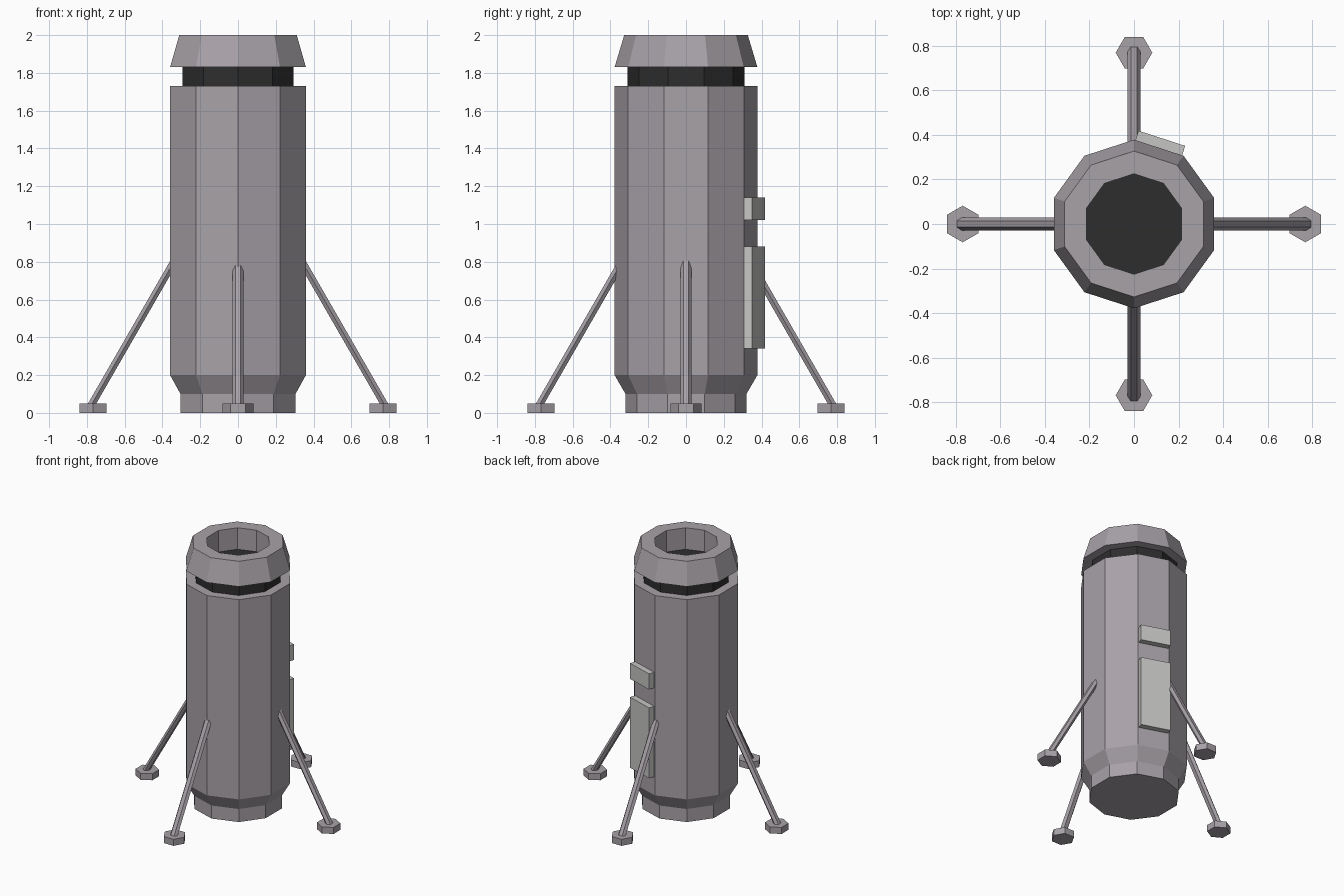
import bpy, bmesh
from math import pi, sin, cos
from mathutils import Vector, Matrix

old = bpy.data.objects.get("Cube")
if old:
    bpy.data.objects.remove(old, do_unlink=True)


def material(name, rgb):
    mat = bpy.data.materials.new(name)
    mat.use_nodes = True
    mat.diffuse_color = (*rgb, 1)
    mat.node_tree.nodes["Principled BSDF"].inputs["Base Color"].default_value = (*rgb, 1)
    return mat


hull_grey = material("hull grey", (0.39, 0.36, 0.39))
panel_grey = material("panel grey", (0.56, 0.56, 0.55))
dark_grey = material("dark grey", (0.027, 0.027, 0.027))


def finish(bm, name, mat):
    bmesh.ops.recalc_face_normals(bm, faces=bm.faces)
    mesh = bpy.data.meshes.new(name)
    bm.to_mesh(mesh)
    bm.free()
    mesh.materials.append(mat)
    obj = bpy.data.objects.new(name, mesh)
    bpy.context.collection.objects.link(obj)
    return obj


def lathe(name, profile, mat, sides=10, closed=False):
    """Flat-sided body from (radius, z) pairs, with a corner facing front and back."""
    bm = bmesh.new()
    rings = []
    for r, z in profile:
        rings.append([bm.verts.new((r * sin(2 * pi * i / sides), r * cos(2 * pi * i / sides), z))
                      for i in range(sides)])
    pairs = list(zip(rings, rings[1:]))
    if closed:
        pairs.append((rings[-1], rings[0]))
    else:
        bm.faces.new(rings[0])
        bm.faces.new(rings[-1])
    for a, b in pairs:
        for i in range(sides):
            j = (i + 1) % sides
            bm.faces.new((a[i], a[j], b[j], b[i]))
    return finish(bm, name, mat)


# Main hull, dark neck and open top ring
lathe("hull", [(0.32, 0), (0.32, 0.1), (0.378, 0.2), (0.378, 1.73)], hull_grey)
lathe("neck", [(0.309, 1.72), (0.309, 1.835)], dark_grey)
lathe("top_ring", [(0.378, 1.83), (0.327, 2.0), (0.225, 2.0), (0.225, 1.83)],
      hull_grey, closed=True)


# Four landing legs, each a slanted six-sided strut on a six-sided foot
def strut(name, turn):
    top, bottom = Vector((0.33, 0, 0.817)), Vector((0.782, 0, 0.033))
    axis = (top - bottom).normalized()
    across = Vector((0, 1, 0))
    depth = axis.cross(across)
    bm = bmesh.new()
    ends = []
    for p in (bottom, top):
        ends.append([bm.verts.new(p + across * 0.029 * cos(k * pi / 3) + depth * 0.022 * sin(k * pi / 3))
                     for k in range(6)])
    for ring in ends:
        bm.faces.new(ring)
    for i in range(6):
        j = (i + 1) % 6
        bm.faces.new((ends[0][i], ends[0][j], ends[1][j], ends[1][i]))
    bm.transform(turn)
    finish(bm, name, hull_grey)


for n, side in enumerate(("left", "back", "right", "front")):
    turn = Matrix.Rotation(n * pi / 2, 4, "Z")
    strut(side + "_leg", turn)
    foot = lathe(side + "_foot", [(0.082, 0), (0.082, 0.05)], hull_grey, sides=6)
    foot.data.transform(turn @ Matrix.Translation((0.768, 0, 0)))


# Hatch and small plate on the hull face just left of the back corner
def panel(name, z0, z1):
    bm = bmesh.new()
    bmesh.ops.create_cube(bm, size=1)
    bm.transform(Matrix.Rotation(0.4 * pi, 4, "Z")
                 @ Matrix.Translation((0.374, 0, (z0 + z1) / 2))
                 @ Matrix.Diagonal((0.06, 0.22, z1 - z0, 1)))
    finish(bm, name, panel_grey)


panel("hatch", 0.34, 0.88)
panel("upper_plate", 1.02, 1.14)
